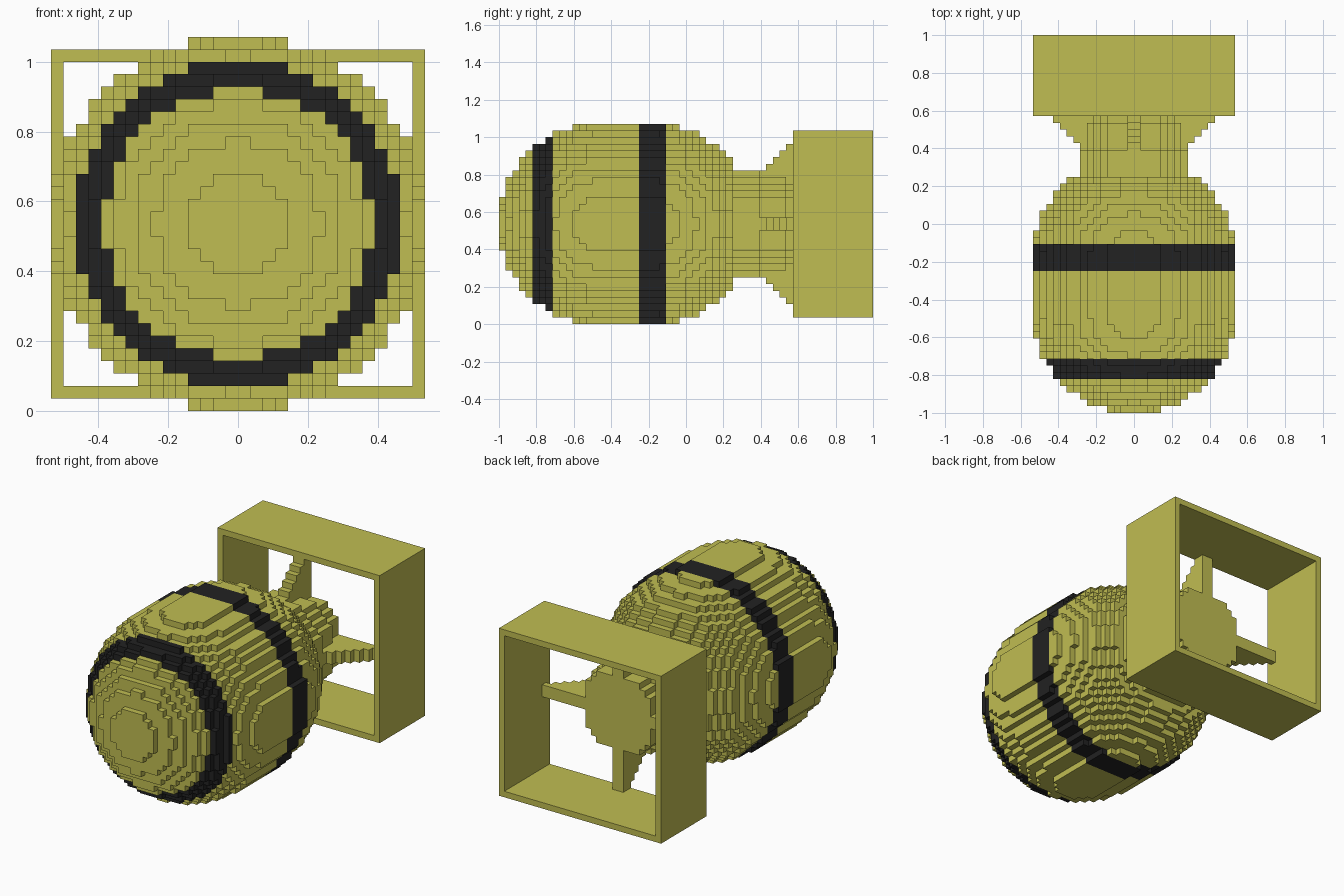
import bpy, bmesh
from mathutils import Vector

cube = bpy.data.objects.get("Cube")
if cube:
    bpy.data.objects.remove(cube)

U = 1 / 28          # size of one block
MID = 15            # height of the long axis, in blocks


def material(name, rgb):
    m = bpy.data.materials.new(name)
    m.diffuse_color = (*rgb, 1)
    m.use_nodes = True
    bsdf = m.node_tree.nodes["Principled BSDF"]
    bsdf.inputs["Base Color"].default_value = (*rgb, 1)
    bsdf.inputs["Roughness"].default_value = 0.8
    return m


olive = material("olive_yellow", (0.53, 0.51, 0.085))
black = material("band_black", (0.016, 0.016, 0.016))

# For each face direction, the four corner offsets of a unit block
SIDES = {
    (1, 0, 0): ((1, 0, 0), (1, 1, 0), (1, 1, 1), (1, 0, 1)),
    (-1, 0, 0): ((0, 0, 0), (0, 0, 1), (0, 1, 1), (0, 1, 0)),
    (0, 1, 0): ((0, 1, 0), (0, 1, 1), (1, 1, 1), (1, 1, 0)),
    (0, -1, 0): ((0, 0, 0), (1, 0, 0), (1, 0, 1), (0, 0, 1)),
    (0, 0, 1): ((0, 0, 1), (1, 0, 1), (1, 1, 1), (0, 1, 1)),
    (0, 0, -1): ((0, 0, 0), (0, 1, 0), (1, 1, 0), (1, 0, 0)),
}


def block_object(name, blocks, is_black=lambda y: False):
    """Mesh the outer skin of a set of (x, y, z) blocks."""
    bm = bmesh.new()
    verts = {}

    def vert(p):
        if p not in verts:
            verts[p] = bm.verts.new((p[0] * U, p[1] * U, (p[2] + MID) * U))
        return verts[p]

    for x, y, z in sorted(blocks):
        for (dx, dy, dz), corners in SIDES.items():
            if (x + dx, y + dy, z + dz) in blocks:
                continue
            face = bm.faces.new([vert((x + a, y + b, z + c)) for a, b, c in corners])
            face.material_index = int(is_black(y))
    mesh = bpy.data.meshes.new(name)
    bm.to_mesh(mesh)
    bm.free()
    mesh.materials.append(olive)
    mesh.materials.append(black)
    obj = bpy.data.objects.new(name, mesh)
    bpy.context.collection.objects.link(obj)


def disc(y, radius_sq):
    """One layer of blocks whose centres lie inside a circle."""
    return {(x, y, z) for x in range(-15, 15) for z in range(-15, 15)
            if (x + .5) ** 2 + (z + .5) ** 2 <= radius_sq}


def box(x0, x1, y0, y1, z0, z1):
    return {(x, y, z) for x in range(x0, x1)
            for y in range(y0, y1) for z in range(z0, z1)}


# Body: a capsule with two ball ends and painted bands
FRONT, BACK = -13, -5     # centres of the ball ends
body = set()
for y in range(-28, 7):
    c = y + .5
    off = max(FRONT - c, c - BACK, 0)
    body |= disc(y, 225 - off * off)
block_object("body", body, lambda y: -23 <= y < -20 or -7 <= y < -3)

# Tail: a stem that narrows in steps, with four stepped fins
tail = set()
for first, last, radius_sq in ((7, 11, 68.75), (11, 15, 56), (15, 18, 42.6)):
    for y in range(first, last):
        tail |= disc(y, radius_sq)
for y in range(11, 18):
    reach = y - 3
    high = min(reach, 13)
    tail |= box(-reach, reach, y, y + 1, -1, 1)
    tail |= box(-1, 1, y, y + 1, -high, high)
block_object("tail_stem_and_fins", tail)

# Square frame around the fins
frame = box(-15, 15, 16, 28, -14, 14) - box(-14, 14, 16, 28, -13, 13)
block_object("tail_frame", frame)
